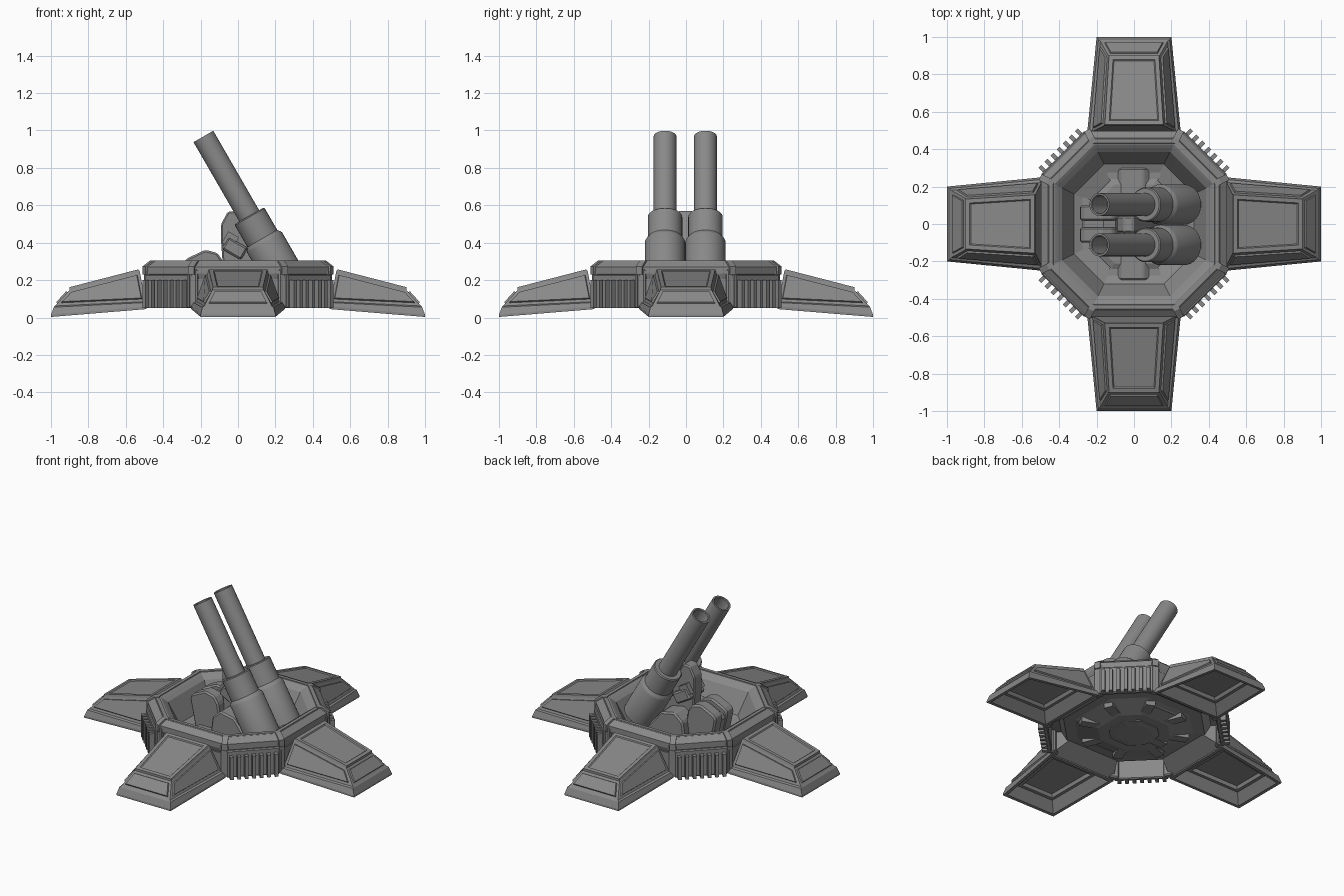
import bpy, bmesh, math
from mathutils import Matrix, Vector

if "Cube" in bpy.data.objects:
    bpy.data.objects.remove(bpy.data.objects["Cube"], do_unlink=True)

GREY = (0.25, 0.25, 0.25, 1)
metal = bpy.data.materials.new("grey metal")
metal.use_nodes = True
metal.diffuse_color = GREY
metal.node_tree.nodes["Principled BSDF"].inputs["Base Color"].default_value = GREY


def finish(name, bm, matrix=None, smooth=False):
    bmesh.ops.recalc_face_normals(bm, faces=bm.faces[:])
    if matrix:
        bm.transform(matrix)
    me = bpy.data.meshes.new(name)
    bm.to_mesh(me)
    bm.free()
    me.materials.append(metal)
    if smooth:
        me.shade_smooth()
        me.set_sharp_from_angle(angle=math.radians(35))
    ob = bpy.data.objects.new(name, me)
    bpy.context.collection.objects.link(ob)


def loft(rings, loop=False):
    """Skin a list of equal-sized point rings; cap the ends or join them."""
    bm = bmesh.new()
    vs = [[bm.verts.new(p) for p in ring] for ring in rings]
    n = len(vs[0])
    pairs = list(zip(vs, vs[1:])) + ([(vs[-1], vs[0])] if loop else [])
    for a, b in pairs:
        for i in range(n):
            j = (i + 1) % n
            bm.faces.new((a[i], a[j], b[j], b[i]))
    if not loop:
        bm.faces.new(vs[0])
        bm.faces.new(vs[-1])
    bmesh.ops.recalc_face_normals(bm, faces=bm.faces[:])
    bm.normal_update()
    return bm


def octagon(a, z):
    h = a * 0.5
    return [(a, -h, z), (a, h, z), (h, a, z), (-h, a, z),
            (-a, h, z), (-a, -h, z), (-h, -a, z), (h, -a, z)]


def prism(profile, y0, y1):
    return loft([[(x, y, z) for x, z in profile] for y in (y0, y1)])


def box(x0, x1, y0, y1, z0, z1):
    return prism([(x0, z0), (x1, z0), (x1, z1), (x0, z1)], y0, y1)


def bevel(bm, width):
    bmesh.ops.bevel(bm, geom=bm.edges[:], offset=width, segments=1, affect='EDGES')
    return bm


def inset(bm, faces, thickness, depth=0):
    bmesh.ops.inset_individual(bm, faces=faces, thickness=thickness, depth=depth,
                               use_even_offset=True)


def turn(degrees):
    return Matrix.Rotation(math.radians(degrees), 4, 'Z')


# Octagonal ring with its sunken bowl, open below
ring_profile = [(.03, .09), (.2, .09), (.32, .13), (.385, .27), (.41, .29), (.425, .3),
                (.46, .3), (.498, .27), (.498, .235), (.485, .2),
                (.43, .19), (.395, .12), (.33, .115), (.2, .075), (.03, .075)]
finish("octagonal_ring", loft([octagon(a, z) for a, z in ring_profile], loop=True))

# Raised band on top of the ring
band = [(.43, .295), (.433, .305), (.455, .305), (.46, .295)]
finish("ring_top_band", loft([octagon(a, z) for a, z in band], loop=True))


# Four armoured legs
def leg_quad(x0, w0, z0, x1, w1, z1):
    return [(x0, -w0, z0), (x0, w0, z0), (x1, w1, z1), (x1, -w1, z1)]


for k in range(4):
    bm = loft([
        leg_quad(.49, .25, .045, 1.0, .2, .003),
        leg_quad(.49, .25, .06, 1.0, .2, .015),
        leg_quad(.495, .238, .08, .985, .19, .055),
        leg_quad(.495, .222, .085, .978, .18, .062),
        leg_quad(.525, .16, .245, .9, .137, .148)])
    bottom = min(bm.faces, key=lambda f: f.normal.z)
    top = max(bm.faces, key=lambda f: f.calc_center_median().z)
    panels = [f for f in bm.faces if f is not top and f.calc_center_median().z > .09
              and f.calc_center_median().x > .55]
    # raised side and end plates
    inset(bm, panels, .016)
    inset(bm, panels, .003, .009)
    # raised top plate with a sunken centre panel
    inset(bm, [top], .004, .014)
    inset(bm, [top], .022)
    inset(bm, [top], .006, -.006)
    # stepped hollow underneath
    inset(bm, [bottom], .02)
    inset(bm, [bottom], .05, -.055)
    inset(bm, [bottom], .02)
    inset(bm, [bottom], .01, -.02)
    finish("leg", bm, turn(90 * k))
    # root joining the leg to the underside of the ring
    finish("leg_root", loft([[(x, -w, z), (x, w, z), (x, w, .205), (x, -w, .205)]
                             for x, w, z in ((.385, .19, .12), (.495, .248, .05))]), turn(90 * k))

# Thin ribbed housings on the diagonal sides
for k in range(4):
    m = turn(45 + 90 * k)
    finish("rib_housing", bevel(box(.512, .54, -.165, .165, .05, .23), .006), m)
    for i in range(7):
        y = (i - 3) * .046
        finish("cooling_rib", box(.53, .573, y - .011, y + .011, .05, .2), m)

# Corner posts and clasps over the ring top
for x, y, z in octagon(.48, 0):
    d = math.hypot(x, y)
    m = turn(math.degrees(math.atan2(y, x)))
    finish("corner_post", bevel(box(d - .025, d + .015, -.03, .03, .05, .26), .008), m)
    clasp = [(d - .06, .28), (d - .055, .306), (d - .022, .306), (d + .024, .274), (d + .024, .23), (d, .23)]
    finish("corner_clasp", prism(clasp, -.018, .018), m)

# Turntable and the hub and spokes beneath
finish("turntable", loft([octagon(a, z) for a, z in [(.24, .09), (.24, .115), (.21, .13)]]))
finish("under_hub", loft([octagon(a, z) for a, z in [(.1, .065), (.14, .07), (.14, .09)]]))
for k in range(8):
    finish("under_spoke", box(.1, .34, -.03, .03, .08, .115), turn(45 * k + 22.5))

# Twin gun barrels: turned profiles, measured down from the muzzle
gun_profile = [(0, .16), (.047, .16), (.047, .004), (.051, 0), (.061, 0), (.061, .49),
               (.086, .49), (.092, .496), (.092, .63), (.104, .646), (.108, .655), (.108, .9), (0, .9)]
down = Vector((.5, 0, -.866)).normalized()
for y in (-.112, .104):
    bm = bmesh.new()
    pts = [bm.verts.new((r, 0, t)) for r, t in gun_profile]
    edges = [bm.edges.new(p) for p in zip(pts, pts[1:])]
    bmesh.ops.spin(bm, geom=pts + edges, cent=(0, 0, 0), axis=(0, 0, 1),
                   angle=math.tau, steps=32, use_merge=True)
    bmesh.ops.remove_doubles(bm, verts=bm.verts[:], dist=.0005)
    rot = down.to_track_quat('Z', 'Y').to_matrix().to_4x4()
    finish("gun_barrel", bm, Matrix.Translation((-.185, y, .968)) @ rot, smooth=True)

# Upright bracket between the guns on a broad sloping pedestal
bracket = [(-.07, .12), (-.09, .4), (-.09, .5), (-.055, .565), (-.005, .57), (.08, .42), (.22, .12)]
finish("gun_bracket", bevel(prism(bracket, -.045, .04), .008))
pedestal = [(-.1, .1), (-.08, .24), (-.02, .29), (.08, .27), (.22, .1)]
finish("gun_pedestal", bevel(prism(pedestal, -.16, .155), .01))

# Tilted recoil box with two small rams
tilt = Matrix.Translation((-.02, 0, .385)) @ Matrix.Rotation(math.radians(30), 4, 'Y')
finish("recoil_box", bevel(box(-.05, .07, -.085, .08, -.05, .025), .01), tilt)
for y in (-.06, .055):
    finish("recoil_ram", box(-.065, .0, y - .018, y + .018, -.02, .05), tilt)

# Stepped machinery block, two lobes with a slot between
lobe = [(-.25, .1), (-.29, .29), (-.275, .315), (-.175, .362), (-.11, .345), (-.08, .3), (-.05, .1)]
for y0, y1 in ((-.1, -.018), (.018, .1)):
    finish("machinery_lobe", bevel(prism(lobe, y0, y1), .01))
finish("machinery_core", prism([(x + .012, z - .03) for x, z in lobe], -.03, .03))

# Low wedges either side of the guns
for side in (-1, 1):
    wedge = [(-.1, .1), (-.06, .14), (.05, .14), (.1, .1)]
    finish("side_wedge", bevel(prism(wedge, side * .14, side * .3), .008))
